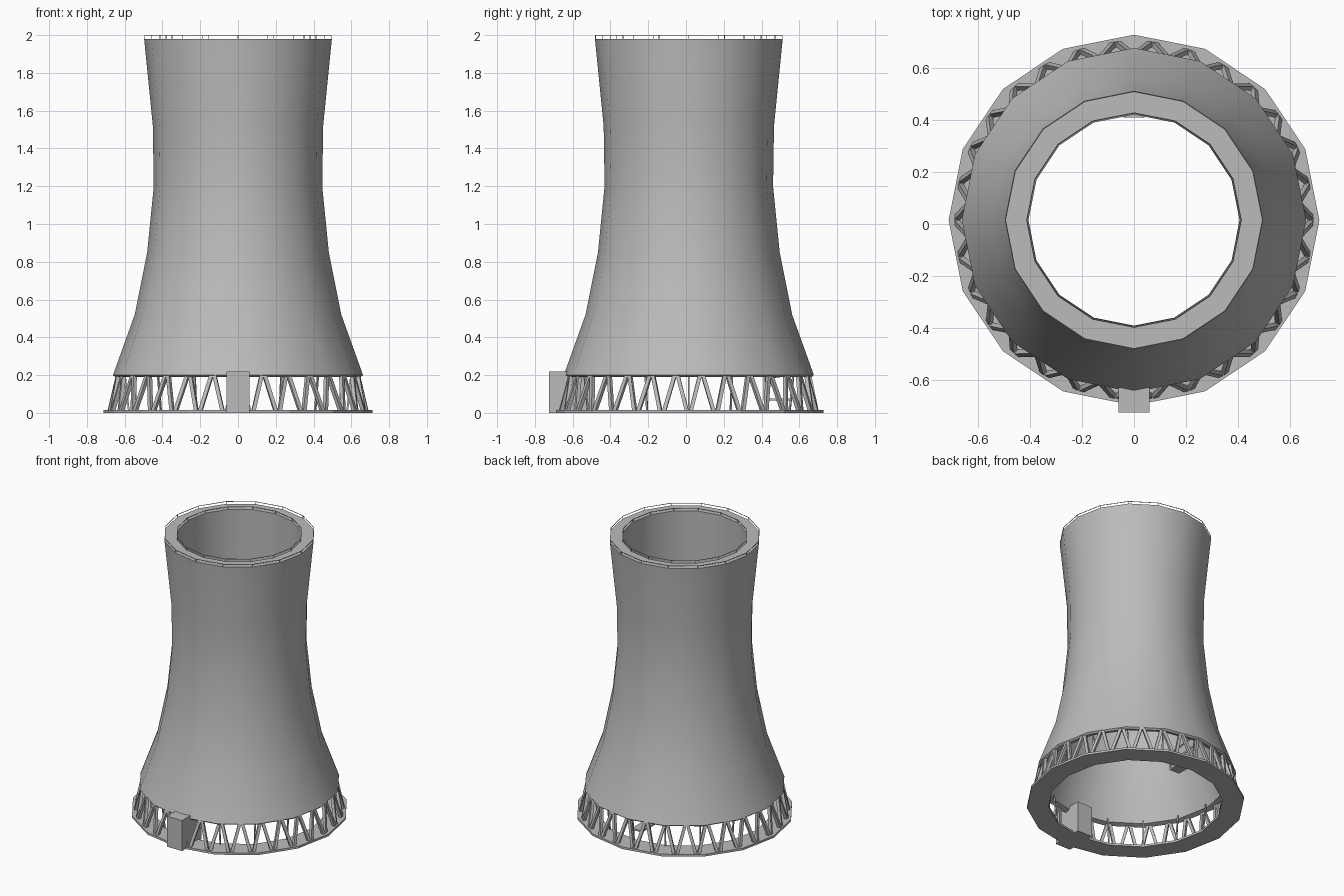
import bpy, bmesh, math
from mathutils import Vector

if "Cube" in bpy.data.objects:
    bpy.data.objects.remove(bpy.data.objects["Cube"])

CY = 0.015      # tower axis is slightly behind the origin
SIDES = 16
concrete = bpy.data.materials.new("concrete_grey")
concrete.diffuse_color = (0.5, 0.5, 0.5, 1)
concrete.use_nodes = True
concrete.node_tree.nodes["Principled BSDF"].inputs["Base Color"].default_value = concrete.diffuse_color


def polar(r, deg, z):
    a = math.radians(deg)
    return Vector((r * math.cos(a), r * math.sin(a) + CY, z))


def finish(bm, name, smooth=None):
    bmesh.ops.recalc_face_normals(bm, faces=bm.faces)
    me = bpy.data.meshes.new(name)
    bm.to_mesh(me)
    bm.free()
    me.materials.append(concrete)
    ob = bpy.data.objects.new(name, me)
    bpy.context.collection.objects.link(ob)
    if smooth:
        bpy.context.view_layer.objects.active = ob
        ob.select_set(True)
        bpy.ops.object.shade_smooth_by_angle(angle=math.radians(smooth))
        ob.select_set(False)
    return ob


def lathe(name, profile, smooth=None):
    """Revolve a closed (radius, height) profile around the tower axis."""
    bm = bmesh.new()
    rings = [[bm.verts.new(polar(r, 360 * i / SIDES, z)) for r, z in profile]
             for i in range(SIDES)]
    n = len(profile)
    for i in range(SIDES):
        a, b = rings[i], rings[(i + 1) % SIDES]
        for j in range(n):
            k = (j + 1) % n
            bm.faces.new((a[j], b[j], b[k], a[k]))
    return finish(bm, name, smooth)


def beam(bm, p, q, w, d):
    """Square bar from p to q, w wide along the ring and d deep."""
    axis = (q - p).normalized()
    mid = (p + q) / 2 - Vector((0, CY, 0))
    out = Vector((mid.x, mid.y, 0)).normalized()
    side = axis.cross(out).normalized()
    out = side.cross(axis)
    ends = []
    for c in (p, q):
        ends.append([bm.verts.new(c + side * s * w / 2 + out * t * d / 2)
                     for s, t in ((-1, -1), (1, -1), (1, 1), (-1, 1))])
    lo, hi = ends
    bm.faces.new(lo[::-1])
    bm.faces.new(hi)
    for i in range(4):
        j = (i + 1) % 4
        bm.faces.new((lo[i], lo[j], hi[j], hi[i]))


def box(name, x, y0, y1, z0, z1):
    bm = bmesh.new()
    bmesh.ops.create_cube(bm, size=1)
    for v in bm.verts:
        v.co = (v.co.x * 2 * x, (y0 + y1) / 2 + v.co.y * (y1 - y0),
                (z0 + z1) / 2 + v.co.z * (z1 - z0))
    return finish(bm, name)


# Waisted shell: outer face up, rim across, inner face down
outer = [(0.65, 0.19), (0.662, 0.2), (0.547, 0.52), (0.481, 0.85),
         (0.446, 1.2), (0.451, 1.52), (0.497, 1.98)]
inner = [(0.411, 1.98), (0.411, 1.52), (0.406, 1.2), (0.441, 0.85),
         (0.507, 0.52), (0.615, 0.2)]
lathe("tower_shell", outer + inner, smooth=40)

# Flat foundation ring
lathe("foundation_ring", [(0.57, 0), (0.713, 0), (0.713, 0.015), (0.57, 0.015)])

# Zigzag support legs under the shell
bm = bmesh.new()
LEGS = 30
step = 360 / LEGS
for i in range(LEGS):
    for s in (-1, 1):
        beam(bm, polar(0.68, i * step + s * 0.9, 0.01),
             polar(0.638, i * step + s * (step / 2 - 0.7), 0.2), 0.02, 0.02)
finish(bm, "support_legs")

# Slim inner posts
bm = bmesh.new()
for i in range(SIDES):
    a = 360 * i / SIDES
    beam(bm, polar(0.578, a, 0.01), polar(0.6, a, 0.215), 0.009, 0.009)
finish(bm, "inner_posts")

# Fine guard rails on the outer and inner edges of the rim
bm = bmesh.new()
for r in (0.494, 0.413):
    for i in range(SIDES):
        a, b = 360 * i / SIDES, 360 * (i + 1) / SIDES
        beam(bm, polar(r, a, 1.9985), polar(r, b, 1.9985), 0.003, 0.003)
        beam(bm, polar(r, a, 1.978), polar(r, a, 2.0), 0.003, 0.003)
finish(bm, "rim_rails")

# Entrance block at the front
box("entrance_block", 0.06, -0.725, -0.5, 0, 0.22)

# Small hanging platform inside at the back
box("inner_platform", 0.04, 0.41, 0.56, 0.065, 0.077)
bm = bmesh.new()
for x in (-0.035, 0.035):
    beam(bm, Vector((x, 0.415, 0.07)), Vector((x, 0.415, 0.19)), 0.01, 0.01)
    beam(bm, Vector((x, 0.415, 0.185)), Vector((x, 0.61, 0.21)), 0.01, 0.01)
finish(bm, "platform_hangers")
